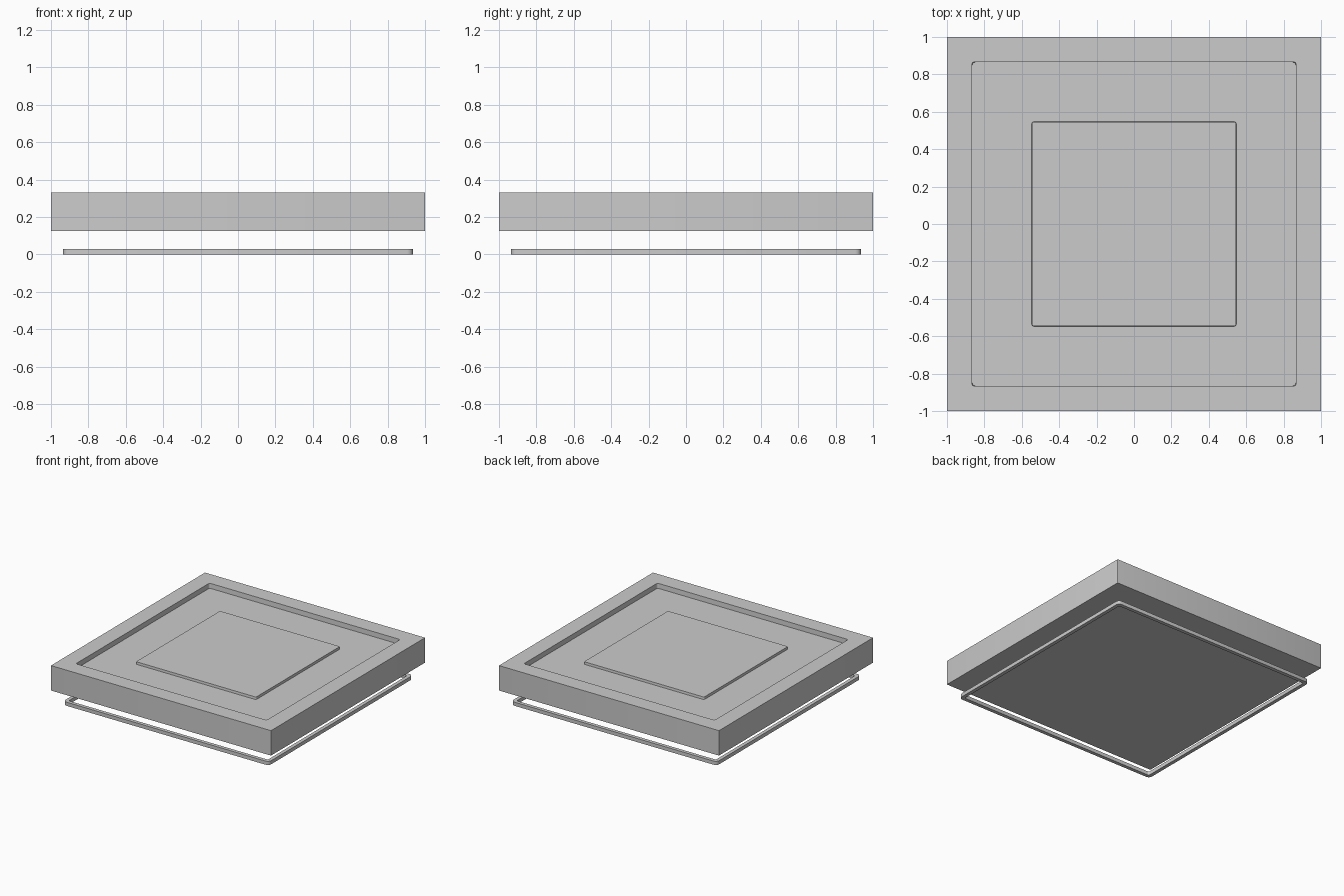
import bpy, bmesh, math

if "Cube" in bpy.data.objects:
    bpy.data.objects.remove(bpy.data.objects["Cube"])


def loop(bm, half, z, radius, seg=4):
    """Rounded square ring of vertices."""
    verts = []
    c = half - radius
    for q, (sx, sy) in enumerate(((1, 1), (-1, 1), (-1, -1), (1, -1))):
        for i in range(seg + 1):
            a = math.radians(90) * (q + i / seg)
            verts.append(bm.verts.new((sx * c + radius * math.cos(a),
                                       sy * c + radius * math.sin(a), z)))
    return verts


def nested_squares(name, profile, closed=False):
    """Skin a profile of (half width, height, corner radius) around the z axis."""
    bm = bmesh.new()
    rings = [loop(bm, *p) for p in profile]
    pairs = list(zip(rings, rings[1:]))
    if closed:
        pairs.append((rings[-1], rings[0]))
    else:
        bm.faces.new(rings[0])
        bm.faces.new(rings[-1])
    for a, b in pairs:
        n = len(a)
        for i in range(n):
            j = (i + 1) % n
            bm.faces.new((a[i], a[j], b[j], b[i]))
    bmesh.ops.recalc_face_normals(bm, faces=bm.faces)
    mesh = bpy.data.meshes.new(name)
    bm.to_mesh(mesh)
    bm.free()
    obj = bpy.data.objects.new(name, mesh)
    bpy.context.collection.objects.link(obj)
    bpy.context.view_layer.objects.active = obj
    obj.select_set(True)
    bpy.ops.object.shade_smooth_by_angle(angle=math.radians(30))
    obj.select_set(False)
    return obj


# Thick square slab: outer wall, rim, sunken tray, raised centre panel
nested_squares("panel_body", [
    (1.0, 0.125, 0.003), (1.0, 0.33, 0.003),
    (0.867, 0.33, 0.015), (0.865, 0.29, 0.015),
    (0.547, 0.29, 0.012), (0.545, 0.31, 0.010),
])

# Thin loose frame below the slab
nested_squares("lower_frame", [
    (0.935, 0.0, 0.03), (0.935, 0.03, 0.03),
    (0.905, 0.03, 0.012), (0.905, 0.0, 0.012),
], closed=True)
